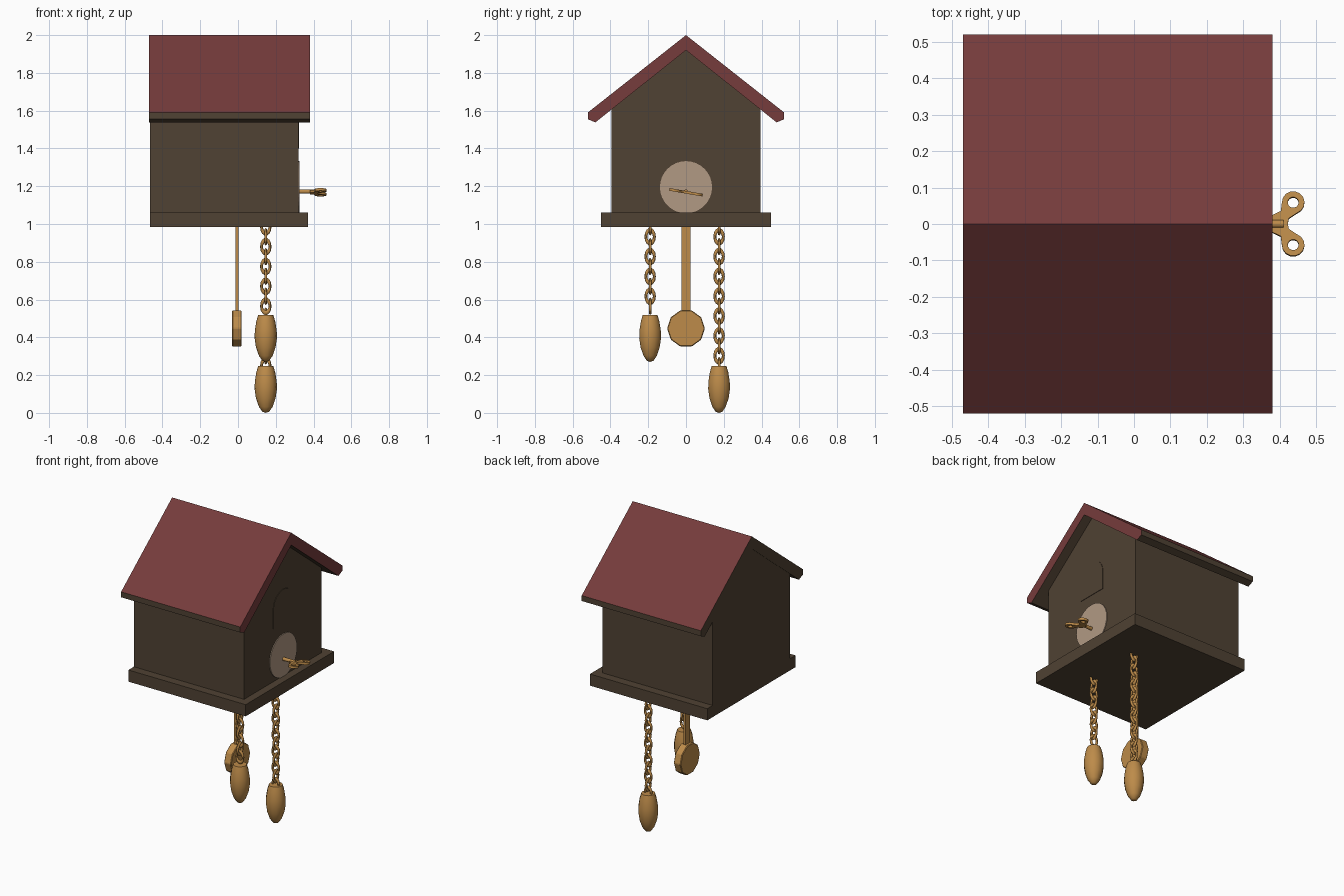
import bpy, bmesh, math
from mathutils import Matrix, Vector

if "Cube" in bpy.data.objects:
    bpy.data.objects.remove(bpy.data.objects["Cube"])


def material(name, rgb):
    m = bpy.data.materials.new(name)
    m.diffuse_color = (*rgb, 1)
    m.use_nodes = True
    m.node_tree.nodes["Principled BSDF"].inputs["Base Color"].default_value = m.diffuse_color
    return m


BROWN = material("dark_wood", (0.080, 0.054, 0.033))
RED = material("red_roof", (0.180, 0.045, 0.045))
TAN = material("tan_dial", (0.44, 0.32, 0.23))
GOLD = material("brass", (0.51, 0.26, 0.068))


def finish(name, bm, *mats, smooth=None):
    bmesh.ops.recalc_face_normals(bm, faces=bm.faces)
    me = bpy.data.meshes.new(name)
    bm.to_mesh(me)
    bm.free()
    ob = bpy.data.objects.new(name, me)
    bpy.context.collection.objects.link(ob)
    for m in mats:
        me.materials.append(m)
    if smooth:
        bpy.ops.object.select_all(action='DESELECT')
        ob.select_set(True)
        bpy.context.view_layer.objects.active = ob
        bpy.ops.object.shade_smooth_by_angle(angle=math.radians(smooth))
    return ob


def prism(points, x0, x1):
    """Extrude a (y, z) outline along x."""
    bm = bmesh.new()
    face = bm.faces.new([bm.verts.new((x0, y, z)) for y, z in points])
    new = bmesh.ops.extrude_face_region(bm, geom=[face])["geom"]
    bmesh.ops.translate(bm, vec=(x1 - x0, 0, 0),
                        verts=[v for v in new if isinstance(v, bmesh.types.BMVert)])
    return bm


def circle(r, z, n, turn=0.0):
    return [(r * math.cos(turn + math.tau * i / n), z + r * math.sin(turn + math.tau * i / n))
            for i in range(n)]


# House body and base board
finish("house_body", prism([(-.395, 1.03), (.395, 1.03), (.395, 1.61), (0, 1.925), (-.395, 1.61)],
                           -.467, .32), BROWN)
finish("base_board", prism([(-.45, .985), (.45, .985), (.45, 1.06), (-.45, 1.06)], -.467, .37), BROWN)

# Roof: red on the slopes and front edge, wood elsewhere
half = [(.52, 1.59), (.52, 1.555), (.48, 1.538)]
roof = finish("roof", prism([(0, 2.0)] + half + [(0, 1.92)] + [(-y, z) for y, z in reversed(half)],
                            -.47, .38), BROWN, RED)
for p in roof.data.polygons:
    p.material_index = int(p.normal.z > .3 or p.normal.x > .5)

# Dial and arched door
finish("dial", prism(circle(.138, 1.195, 32), .316, .325), TAN)
arch = [(-.1, 1.4), (.1, 1.4)] + [(.1 * math.cos(math.pi * i / 12), 1.52 + .1 * math.sin(math.pi * i / 12))
                                  for i in range(13)]
finish("arched_door", prism(arch, .316, .323), BROWN)

# Pendulum
finish("pendulum_rod", prism([(y * 2.9, (z - 0)) for y, z in [(-.008, .52), (.008, .52), (.008, 1), (-.008, 1)]],
                             -.013, .003), GOLD)
bob = finish("pendulum_bob", prism(circle(.1, .447, 10), -.031, .019), GOLD)
bev = bob.modifiers.new("soft_edge", 'BEVEL')
bev.width = .004


# Chains with hanging weights
def add_link(bm, centre, turned, major=.0225, minor=.0078, stretch=1.55, n=14, m=6):
    rings = []
    for i in range(n):
        a = math.tau * i / n
        ring = []
        for j in range(m):
            b = math.tau * j / m
            r = major + minor * math.cos(b)
            flat, z, side = r * math.cos(a), r * math.sin(a) * stretch, minor * math.sin(b)
            off = (flat, side, z) if turned else (side, flat, z)
            ring.append(bm.verts.new(Vector(centre) + Vector(off)))
        rings.append(ring)
    for i in range(n):
        p, q = rings[i], rings[(i + 1) % n]
        for j in range(m):
            k = (j + 1) % m
            bm.faces.new((p[j], q[j], q[k], p[k]))


WEIGHT = [(.040, .248), (.050, .215), (.058, .165), (.059, .125), (.052, .078), (.036, .032), (.018, .006)]


def add_weight(bm, x, y, z, n=14):
    rings = [[bm.verts.new((x + r * math.cos(math.tau * i / n), y + r * math.sin(math.tau * i / n), z + h))
              for i in range(n)] for r, h in WEIGHT]
    for p, q in zip(rings, rings[1:]):
        for i in range(n):
            k = (i + 1) % n
            bm.faces.new((p[i], p[k], q[k], q[i]))
    bm.faces.new(rings[0])
    tip = bm.verts.new((x, y, z))
    for i in range(n):
        bm.faces.new((rings[-1][i], rings[-1][(i + 1) % n], tip))


for side, y, bottom in (("left", -.19, .27), ("right", .175, 0.0)):
    bm = bmesh.new()
    z, i = .985, 0
    while z > bottom + .25:
        add_link(bm, (.147, y, z), i % 2 == 0)
        z -= .0525
        i += 1
    finish(side + "_chain", bm, GOLD, smooth=60)
    bm = bmesh.new()
    add_weight(bm, .147, y, bottom)
    finish(side + "_weight", bm, GOLD, smooth=40)

# Winding key: shaft and bow plate with two round eyes
finish("key_shaft", prism(circle(.011, 1.172, 10), .31, .41), GOLD, smooth=40)
EYE = Vector((.437, .059))
lobe = [EYE + .031 * Vector((math.cos(a), math.sin(a)))
        for a in [math.radians(-70 + 25 * i) for i in range(11)]]
upper = [Vector((.422, 0)), Vector((.425, .015))] + lobe + [Vector((.403, .035)), Vector((.38, .024))]
outline = upper + [Vector((p.x, -p.y)) for p in reversed(upper[1:])]
eyes = [[(EYE.x + .015 * math.cos(math.tau * i / 14), s * EYE.y + .015 * math.sin(math.tau * i / 14))
         for i in range(14)] for s in (1, -1)]
curve = bpy.data.curves.new("key_bow", 'CURVE')
curve.dimensions = '2D'
curve.fill_mode = 'BOTH'
curve.extrude = .007
for pts in [outline] + eyes:
    sp = curve.splines.new('POLY')
    sp.points.add(len(pts) - 1)
    for p, c in zip(sp.points, pts):
        p.co = (c[0], c[1], 0, 1)
    sp.use_cyclic_u = True
curve.materials.append(GOLD)
bow = bpy.data.objects.new("key_bow", curve)
bpy.context.collection.objects.link(bow)
bow.matrix_world = Matrix.Translation((0, 0, 1.168)) @ Matrix.Rotation(-.17, 4, 'X')
bpy.ops.object.select_all(action='DESELECT')
bow.select_set(True)
bpy.context.view_layer.objects.active = bow
bpy.ops.object.convert(target='MESH')
